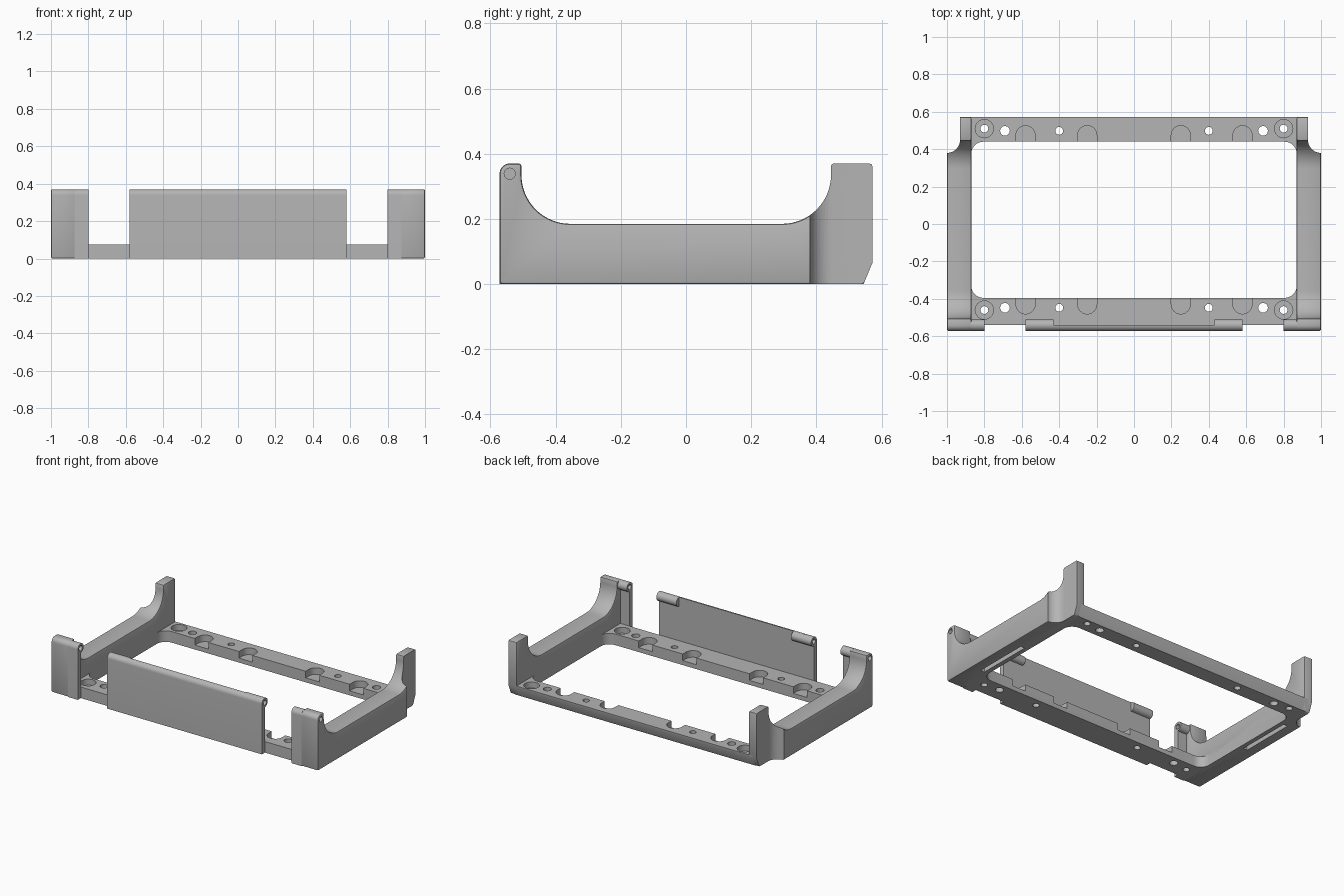
import bpy, bmesh, math
from mathutils import Vector

cube = bpy.data.objects.get("Cube")
if cube:
    bpy.data.objects.remove(cube)

grey = bpy.data.materials.new("plain grey")
grey.use_nodes = True
tone = (0.46, 0.46, 0.46, 1)
grey.diffuse_color = tone
for node in grey.node_tree.nodes:
    if node.type == 'BSDF_PRINCIPLED':
        node.inputs["Base Color"].default_value = tone


def arc(cx, cy, r, a0, a1, n=12):
    """Points along an arc, angles in degrees."""
    angles = [math.radians(a0 + (a1 - a0) * i / n) for i in range(n + 1)]
    return [(cx + r * math.cos(a), cy + r * math.sin(a)) for a in angles]


def circle(cx, cy, r, n=24):
    return arc(cx, cy, r, 0, 360, n)[:-1]


def prism(name, points, axis, low, high):
    """Extrude a (y, z) outline along x, or an (x, y) outline along z."""
    bm = bmesh.new()
    place = (lambda p: (low, p[0], p[1])) if axis == 'X' else (lambda p: (p[0], p[1], low))
    face = bm.faces.new([bm.verts.new(place(p)) for p in points])
    moved = bmesh.ops.extrude_face_region(bm, geom=[face])["geom"]
    shift = Vector((high - low, 0, 0) if axis == 'X' else (0, 0, high - low))
    bmesh.ops.translate(bm, vec=shift, verts=[v for v in moved if isinstance(v, bmesh.types.BMVert)])
    bmesh.ops.recalc_face_normals(bm, faces=bm.faces)
    mesh = bpy.data.meshes.new(name)
    bm.to_mesh(mesh)
    bm.free()
    mesh.materials.append(grey)
    obj = bpy.data.objects.new(name, mesh)
    bpy.context.collection.objects.link(obj)
    return obj


def activate(obj):
    bpy.ops.object.select_all(action='DESELECT')
    obj.select_set(True)
    bpy.context.view_layer.objects.active = obj


def cut(obj, cutters):
    for cutter in cutters:
        cutter.hide_render = True
        mod = obj.modifiers.new("cut", 'BOOLEAN')
        mod.operation, mod.solver, mod.object = 'DIFFERENCE', 'EXACT', cutter
        activate(obj)
        bpy.ops.object.modifier_apply(modifier=mod.name)
        bpy.data.objects.remove(cutter)


def soften(obj, width):
    mod = obj.modifiers.new("soft edges", 'BEVEL')
    mod.width, mod.segments, mod.limit_method = width, 2, 'ANGLE'
    mod.angle_limit = math.radians(40)
    activate(obj)
    bpy.ops.object.modifier_apply(modifier=mod.name)


def smooth(obj):
    activate(obj)
    bpy.ops.object.shade_smooth_by_angle(angle=math.radians(35))


FRONT, BACK, TOP, RAIL = -0.572, 0.572, 0.37, 0.075
INNER, OUTER = 0.87, 1.0

# Base frame: two rails around a rounded opening
base = prism("base_frame", [(-0.54, 0), (0.545, 0), (BACK, 0.065), (BACK, RAIL), (-0.54, RAIL)],
             'X', -0.9, 0.9)
r = 0.065
x, y0, y1 = INNER, -0.395, 0.44
opening = (arc(x - r, y1 - r, r, 0, 90, 8) + arc(r - x, y1 - r, r, 90, 180, 8)
           + arc(r - x, y0 + r, r, 180, 270, 8) + arc(x - r, y0 + r, r, 270, 360, 8))
cutters = [prism("opening_cutter", opening, 'Z', -0.1, 0.2)]

# Counterbores, through holes and round-ended pockets in both rails
for row, pocket_y, inward, end in ((0.51, 0.475, -1, 180), (-0.46, -0.43, 1, 0)):
    for s in (-1, 1):
        cutters.append(prism("counterbore", circle(s * 0.8, row, 0.049), 'Z', 0.035, 0.2))
        for hx, hr, dy in ((0.8, 0.021, 0), (0.69, 0.026, -0.012 * inward * -1), (0.4, 0.021, 0.012 * inward)):
            cutters.append(prism("hole", circle(s * hx, row + dy, hr, 16), 'Z', -0.1, 0.2))
        for px in (0.58, 0.25):
            mouth = pocket_y + inward * 0.08
            shape = arc(s * px, pocket_y, 0.051, end + 180, end + 360)if inward > 0 else \
                arc(s * px, pocket_y, 0.051, 0, 180)
            shape += [(shape[-1][0], mouth), (shape[0][0], mouth)]
            cutters.append(prism("pocket", shape, 'Z', 0.03, 0.2))
cut(base, cutters)
smooth(base)

# Hinge outline shared by the posts and the front panel
hy, hz, hr = FRONT + 0.031, TOP - 0.031, 0.031
plate = [(FRONT, 0), (-0.54, 0), (-0.54, TOP)] + arc(hy, hz, hr, 95, 180, 8)

# Side walls with swept ends, and the hinge posts in front of them
wall_shape = ([(FRONT, 0), (0.545, 0), (BACK, 0.065), (BACK, TOP), (0.445, TOP)]
              + arc(0.295, 0.335, 0.15, 0, -90, 16) + arc(-0.355, 0.335, 0.15, -90, -180, 16)
              + [(-0.505, TOP)] + arc(hy, hz, hr, 90, 180, 8))
for s, side in ((1, "left"), (-1, "right")):
    wall = prism(side + "_side_wall", wall_shape, 'X', *sorted((s * INNER, s * OUTER)))
    soften(wall, 0.008)
    scoop = arc(1.0, 0.45, 0.07, -90, -180, 10) + [(0.93, 0.7), (1.1, 0.7), (1.1, 0.38)]
    scoop = [(s * px, py) for px, py in scoop]
    a, b = sorted((s * 0.8, s * 0.93))
    ya, yb = sorted((-s * 0.34, s * 0.04))
    recess = [(a, ya), (b, ya), (b, yb), (a, yb)]
    bore = circle(hy, hz, 0.017, 20)
    cut(wall, [prism("scoop", scoop, 'Z', -0.1, 0.6),
               prism("recess", recess, 'Z', -0.1, 0.07),
               prism("pin_bore", bore, 'X', *sorted((s * 0.7, s * 1.1)))])
    smooth(wall)
    inside = sorted((s * 0.8, s * 0.875))
    post = prism(side + "_front_post", plate, 'X', *inside)
    cut(post, [prism("pin_bore", bore, 'X', *sorted((s * 0.7, s * 1.1)))])
    smooth(post)
    knuckle = prism(side + "_post_knuckle", circle(hy, hz, hr, 28), 'X', *inside)
    cut(knuckle, [prism("pin_bore", bore, 'X', *sorted((s * 0.7, s * 1.1)))])
    smooth(knuckle)

    # Front panel knuckles
    tube = prism(side + "_panel_knuckle", circle(hy, hz, hr, 28), 'X', *sorted((s * 0.43, s * 0.58)))
    cut(tube, [prism("pin_bore", bore, 'X', *sorted((s * 0.48, s * 0.7)))])
    smooth(tube)

# Front panel between the posts
panel = prism("front_panel", plate, 'X', -0.58, 0.58)
cut(panel, [prism("pin_bore", bore, 'X', *sorted((s * 0.48, s * 0.7))) for s in (-1, 1)])
smooth(panel)
